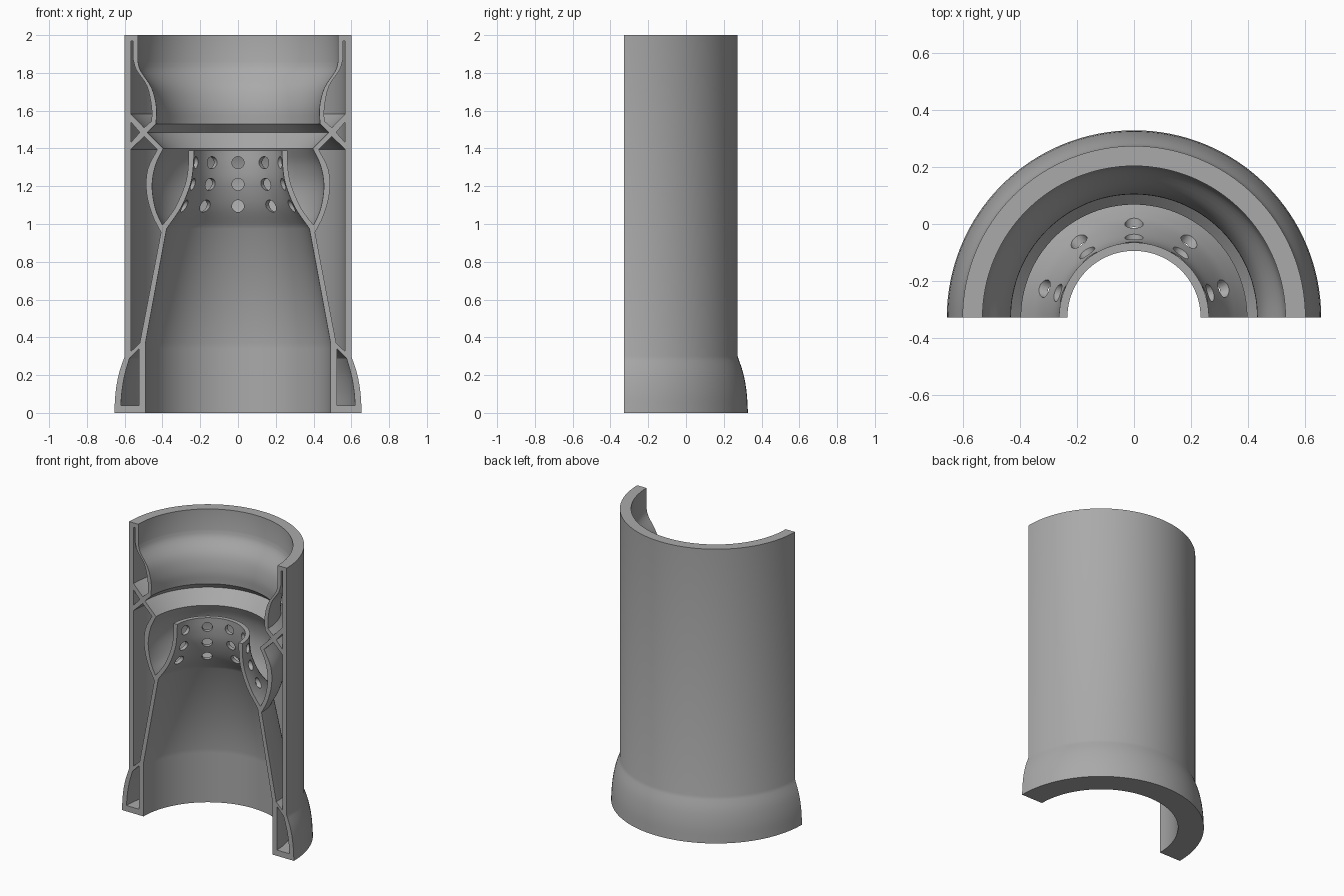
import bpy, bmesh, math
from mathutils import Vector, Matrix

if "Cube" in bpy.data.objects:
    bpy.data.objects.remove(bpy.data.objects["Cube"], do_unlink=True)

AXIS_Y = -0.327   # revolve axis lies on the cut plane
STEPS = 64


def curve(*pts, n=4):
    """Smooth spline through a few (radius, height) points."""
    p = [Vector(q) for q in pts]
    p = [2 * p[0] - p[1]] + p + [2 * p[-1] - p[-2]]
    out = []
    for a, b, c, d in zip(p, p[1:], p[2:], p[3:]):
        for i in range(n):
            t = i / n
            out.append(0.5 * (2 * b + (c - a) * t + (2 * a - 5 * b + 4 * c - d) * t * t
                              + (3 * b - a - 3 * c + d) * t ** 3))
    return [tuple(v) for v in out] + [tuple(pts[-1])]


# Outer contour of the wall section, including the open bowl and nozzle
contour = [(0.49, 0)]
contour += curve((0.655, 0), (0.648, 0.11), (0.63, 0.21), (0.6, 0.3))      # flared foot
contour += [(0.6, 2), (0.53, 2)]                                          # straight casing
contour += curve((0.53, 1.86), (0.515, 1.81), (0.457, 1.72), (0.432, 1.62), (0.434, 1.53))
contour += [(0.48, 1.485)]                                                # notch
contour += curve((0.395, 1.4), (0.437, 1.31), (0.455, 1.2), (0.437, 1.08), (0.4, 0.995))
contour += curve((0.375, 1.025), (0.328, 1.095), (0.28, 1.21), (0.264, 1.3), (0.262, 1.39))
contour += curve((0.233, 1.39), (0.237, 1.3), (0.252, 1.21), (0.3, 1.09), (0.378, 0.975))
contour += [(0.49, 0.37), (0.49, 0.34)]                                   # inner cone

# Hollow spaces inside the wall
foot_cavity = [(0.525, 0.04)] + curve((0.62, 0.04), (0.615, 0.11), (0.6, 0.2), (0.575, 0.288))
foot_cavity += [(0.525, 0.34)]
middle_cavity = [(0.567, 0.325), (0.52, 0.37)]
middle_cavity += curve((0.408, 0.955), (0.455, 1.05), (0.485, 1.17), (0.478, 1.29), (0.427, 1.395))
middle_cavity += [(0.497, 1.463), (0.567, 1.395)]
brace_cavity = [(0.567, 1.432), (0.52, 1.485), (0.567, 1.54)]
upper_cavity = [(0.567, 1.582), (0.497, 1.51)]
upper_cavity += curve((0.457, 1.545), (0.458, 1.62), (0.482, 1.73), (0.538, 1.815), (0.555, 1.87))
upper_cavity += [(0.555, 1.97), (0.567, 1.97)]

# Grey material
grey = bpy.data.materials.new("grey")
grey.use_nodes = True
colour = (0.4, 0.4, 0.4, 1)
grey.diffuse_color = colour
grey.node_tree.nodes["Principled BSDF"].inputs["Base Color"].default_value = colour


def make_object(name, bm):
    bmesh.ops.recalc_face_normals(bm, faces=bm.faces)
    mesh = bpy.data.meshes.new(name)
    bm.to_mesh(mesh)
    bm.free()
    mesh.materials.append(grey)
    obj = bpy.data.objects.new(name, mesh)
    bpy.context.collection.objects.link(obj)
    return obj


# Half-revolved body with flat cut faces
bm = bmesh.new()
cap_edges = ([], [])
for loop in (contour, foot_cavity, middle_cavity, brace_cavity, upper_cavity):
    rings = []
    for s in range(STEPS + 1):
        a = math.pi * s / STEPS
        rings.append([bm.verts.new((r * math.cos(a), AXIS_Y + r * math.sin(a), z))
                      for r, z in loop])
    count = len(loop)
    for low, high in zip(rings, rings[1:]):
        for i in range(count):
            j = (i + 1) % count
            bm.faces.new((low[i], low[j], high[j], high[i]))
    for edges, ring in zip(cap_edges, (rings[0], rings[-1])):
        edges += [bm.edges.get((ring[i], ring[(i + 1) % count])) for i in range(count)]
for edges in cap_edges:
    bmesh.ops.triangle_fill(bm, edges=edges, use_beauty=True, use_dissolve=False)
body = make_object("sectioned_casing", bm)

# Rows of round holes through the nozzle wall
bm = bmesh.new()
for z in (1.095, 1.21, 1.325):
    for k in range(-2, 3):
        place = (Matrix.Translation((0, AXIS_Y, z)) @ Matrix.Rotation(math.radians(36 * k), 4, "Z")
                 @ Matrix.Translation((0, 0.29, 0)) @ Matrix.Rotation(math.pi / 2, 4, "X"))
        bmesh.ops.create_cone(bm, cap_ends=True, segments=24, radius1=0.032, radius2=0.032,
                              depth=0.2, matrix=place)
cutter = make_object("hole_cutter", bm)
cutter.hide_render = True

cut = body.modifiers.new("holes", "BOOLEAN")
cut.operation = "DIFFERENCE"
cut.solver = "EXACT"
cut.object = cutter
bpy.ops.object.select_all(action="DESELECT")
body.select_set(True)
bpy.context.view_layer.objects.active = body
bpy.ops.object.modifier_apply(modifier=cut.name)
bpy.data.objects.remove(cutter, do_unlink=True)
bpy.ops.object.shade_smooth_by_angle(angle=math.radians(25))
